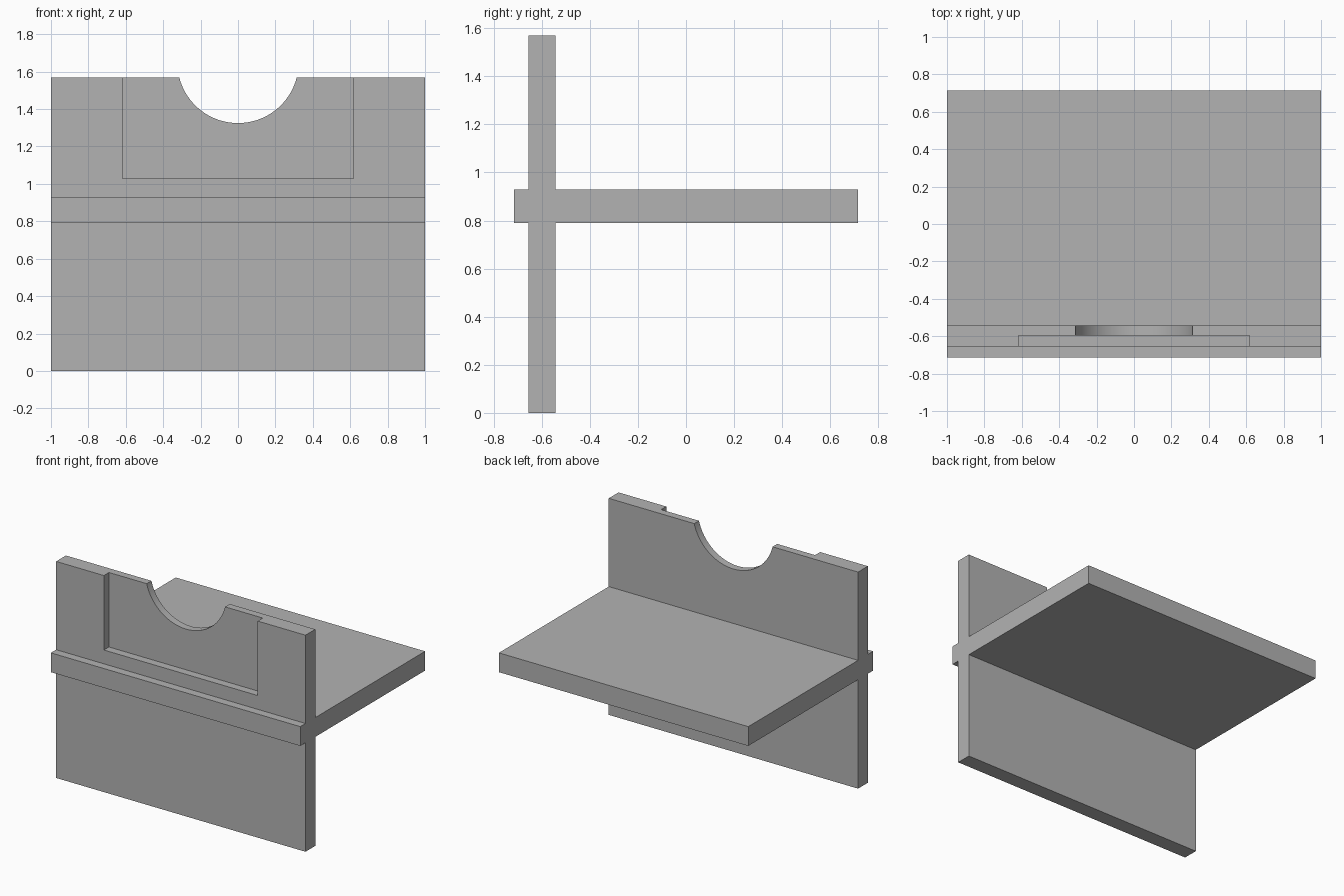
import bpy, bmesh, math
from mathutils import Vector

cube = bpy.data.objects.get("Cube")
if cube:
    bpy.data.objects.remove(cube, do_unlink=True)

# Single plain grey
grey = bpy.data.materials.new("plain_grey")
grey.use_nodes = True
grey.diffuse_color = (0.45, 0.45, 0.45, 1)
grey.node_tree.nodes["Principled BSDF"].inputs["Base Color"].default_value = grey.diffuse_color

PANEL_FRONT, PANEL_BACK, RECESS_BACK = -0.655, -0.543, -0.597
SHELF_LOW, SHELF_TOP, SHELF_END = 0.79, 0.93, 0.715
TOP = 1.57


def extrude_profile(name, points, offset):
    """Make a solid by sweeping a closed outline along an offset."""
    bm = bmesh.new()
    face = bm.faces.new([bm.verts.new(p) for p in points])
    swept = bmesh.ops.extrude_face_region(bm, geom=[face])["geom"]
    bmesh.ops.translate(bm, vec=Vector(offset),
                        verts=[v for v in swept if isinstance(v, bmesh.types.BMVert)])
    bmesh.ops.recalc_face_normals(bm, faces=bm.faces)
    mesh = bpy.data.meshes.new(name)
    bm.to_mesh(mesh)
    bm.free()
    mesh.materials.append(grey)
    obj = bpy.data.objects.new(name, mesh)
    bpy.context.collection.objects.link(obj)
    return obj


# Upright panel crossed by the shelf, as one cross-shaped section
f, b, e = PANEL_FRONT, PANEL_BACK, SHELF_END
section = [(f, 0), (b, 0), (b, SHELF_LOW), (e, SHELF_LOW), (e, SHELF_TOP), (b, SHELF_TOP),
           (b, TOP), (f, TOP), (f, SHELF_TOP), (-e, SHELF_TOP), (-e, SHELF_LOW), (f, SHELF_LOW)]
bracket = extrude_profile("panel_and_shelf", [(-1, y, z) for y, z in section], (2, 0, 0))

# Shallow rectangular recess in the front of the panel
recess = extrude_profile(
    "recess_cutter",
    [(x, -0.9, z) for x, z in ((-0.617, 1.03), (0.617, 1.03), (0.617, 1.8), (-0.617, 1.8))],
    (0, RECESS_BACK + 0.9, 0))

# Round notch in the top edge
radius, centre_z, steps = 0.324, 1.649, 96
notch = extrude_profile(
    "notch_cutter",
    [(radius * math.cos(a), -0.9, centre_z + radius * math.sin(a))
     for a in (math.tau * i / steps for i in range(steps))],
    (0, 0.6, 0))

bpy.ops.object.select_all(action="DESELECT")
bracket.select_set(True)
bpy.context.view_layer.objects.active = bracket
for cutter in (recess, notch):
    cutter.hide_render = True
    mod = bracket.modifiers.new(cutter.name, "BOOLEAN")
    mod.operation, mod.solver, mod.object = "DIFFERENCE", "EXACT", cutter
    bpy.ops.object.modifier_apply(modifier=mod.name)
    bpy.data.objects.remove(cutter, do_unlink=True)

bpy.ops.object.shade_smooth_by_angle(angle=math.radians(30))
